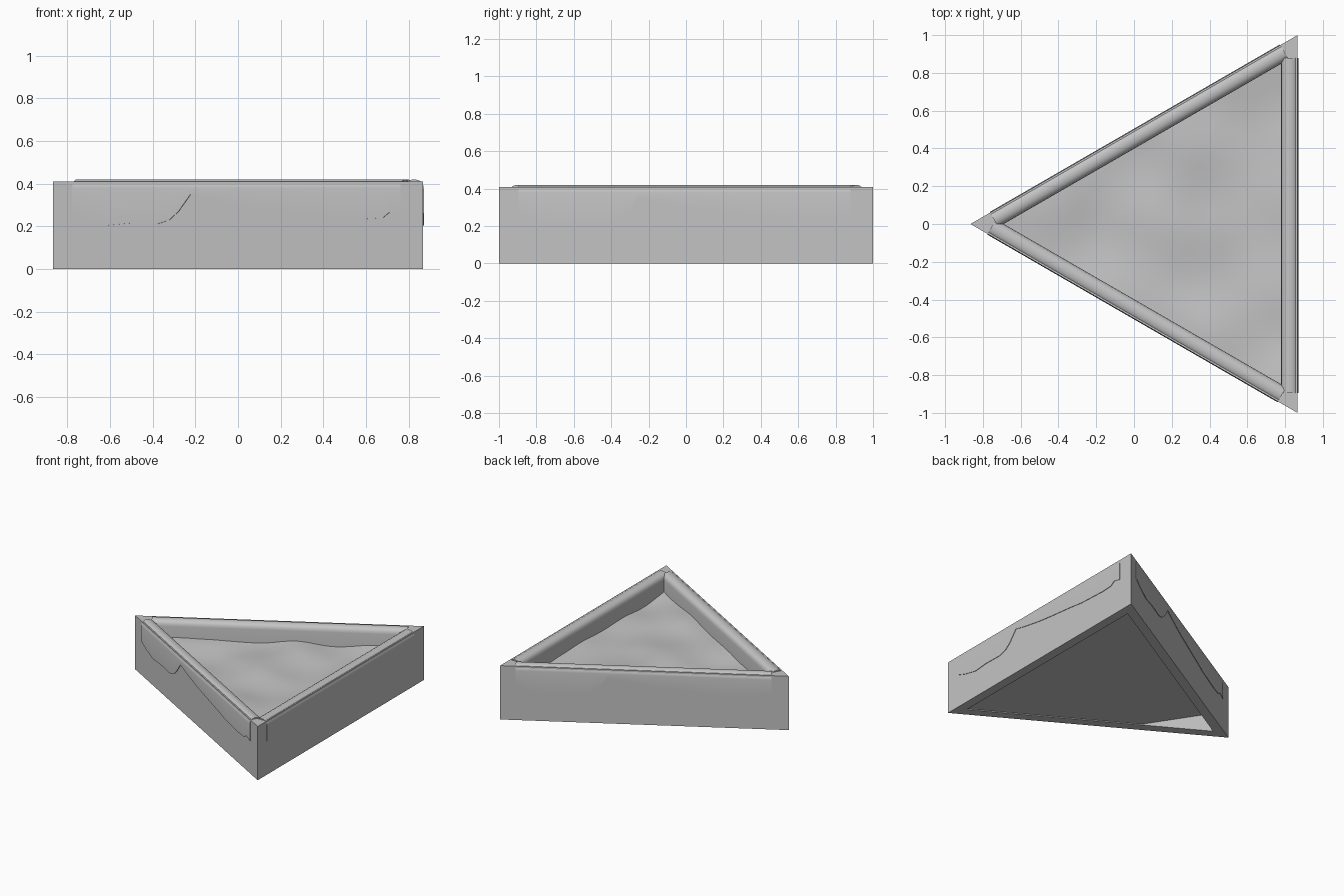
import bpy, bmesh, math
from mathutils import Matrix, Vector, noise

if "Cube" in bpy.data.objects:
    bpy.data.objects.remove(bpy.data.objects["Cube"])

H, T, APO = 0.41, 0.07, 1 / math.sqrt(3)      # wall height, thickness, inradius
CENTRE = Vector((0.866 - APO, 0, 0))
grey = bpy.data.materials.new("plain grey")
grey.diffuse_color = (0.55, 0.55, 0.55, 1)
grey.use_nodes = True
grey.node_tree.nodes["Principled BSDF"].inputs["Base Color"].default_value = grey.diffuse_color


def finish(name, bm, angle=None, smooth_deg=35):
    """Turn a bmesh into an object; angle places a side piece on the triangle."""
    bmesh.ops.recalc_face_normals(bm, faces=bm.faces)
    me = bpy.data.meshes.new(name)
    bm.to_mesh(me)
    bm.free()
    me.materials.append(grey)
    ob = bpy.data.objects.new(name, me)
    bpy.context.collection.objects.link(ob)
    if angle is not None:
        ob.matrix_world = Matrix.Translation(CENTRE) @ Matrix.Rotation(math.radians(angle), 4, 'Z')
    bpy.ops.object.select_all(action='DESELECT')
    ob.select_set(True)
    bpy.context.view_layer.objects.active = ob
    bpy.ops.object.shade_smooth_by_angle(angle=math.radians(smooth_deg))
    return ob


# Plank with box-joint fingers; left/right give the parity of the levels it owns
def wall(name, angle, left, right):
    def end(level, parity, v):
        own = level % 2 == parity
        return 1 - (0 if own else T / math.sin(math.pi / 3)) - v / math.sqrt(3)
    bm = bmesh.new()
    loops = []
    for v in (0, T):
        pts = []
        for k in range(4):
            u = end(k, right, v)
            pts += [(u, k * H / 4), (u, (k + 1) * H / 4)]
        for k in reversed(range(4)):
            u = -end(k, left, v)
            pts += [(u, (k + 1) * H / 4), (u, k * H / 4)]
        loops.append([bm.verts.new((u, v - APO, z)) for u, z in pts])
    a, b = loops
    bm.faces.new(a)
    bm.faces.new(b[::-1])
    for i in range(len(a)):
        j = (i + 1) % len(a)
        bm.faces.new((a[j], a[i], b[i], b[j]))
    bmesh.ops.remove_doubles(bm, verts=bm.verts, dist=1e-5)
    finish(name, bm, angle)


# Draped cover rolled over the top edge, ragged hem on the outside
HEM = [(-.895, .26), (-.81, .23), (-.70, .205), (-.58, .215), (-.43, .212), (-.37, .23),
       (-.32, .27), (-.255, .35), (-.17, .33), (0, .30), (.12, .285), (.35, .26), (.46, .245),
       (.69, .235), (.785, .24), (.82, .265), (.88, .25)]


def cover(name, angle):
    bm = bmesh.new()
    v0, v1, top, r = -0.004, 0.088, 0.42, 0.042
    arc = []
    for i in range(9):
        a = math.pi * i / 8
        arc.append(((v0 + v1) / 2 - (v1 - v0) / 2 * math.cos(a), top - r + r * math.sin(a) ** 0.8))
    rows = []
    for u, zb in HEM:
        prof = [(0.002, zb), (v0, zb)] + arc + [(v1, 0.20), (T - 0.002, 0.20)]
        rows.append([bm.verts.new((u, v - APO, z)) for v, z in prof])
    for p, q in zip(rows, rows[1:]):
        for i in range(len(p) - 1):
            bm.faces.new((p[i], q[i], q[i + 1], p[i + 1]))
    bm.faces.new(rows[0])
    bm.faces.new(rows[-1][::-1])
    finish(name, bm, angle)


for side, angle, left, right in (("right", 90, 0, 0), ("front", -30, 0, 1), ("back", 210, 1, 1)):
    wall(side + "_wall", angle, left, right)
    cover(side + "_cover", angle)

# Gently bumpy soil filling the triangle
corner = 2 * (APO - T * 0.9)
tips = [CENTRE + Vector((math.cos(a), math.sin(a), 0)) * corner
        for a in (math.pi, -math.pi / 3, math.pi / 3)]
bm = bmesh.new()
N, grid = 28, {}
for i in range(N + 1):
    for j in range(N + 1 - i):
        p = (tips[0] * i + tips[1] * j + tips[2] * (N - i - j)) / N
        p.z = 0.28 + 0.035 * noise.noise(p * 2.6)
        grid[i, j] = bm.verts.new(p)
for i in range(N):
    for j in range(N - i):
        bm.faces.new((grid[i, j], grid[i + 1, j], grid[i, j + 1]))
        if i + j < N - 1:
            bm.faces.new((grid[i + 1, j], grid[i + 1, j + 1], grid[i, j + 1]))
finish("soil", bm)

# Underside panel, flat with the narrow end sloping upward
bm = bmesh.new()
a, b, c, d, tip = [bm.verts.new(p) for p in (
    (*tips[1].xy, 0.006), (*tips[2].xy, 0.006), (-0.40, 0.21, 0.006),
    (-0.28, -0.275, 0.006), (*tips[0].xy, 0.15))]
bm.faces.new((a, d, c, b))
bm.faces.new((c, d, tip))
finish("base_panel", bm, smooth_deg=5)
